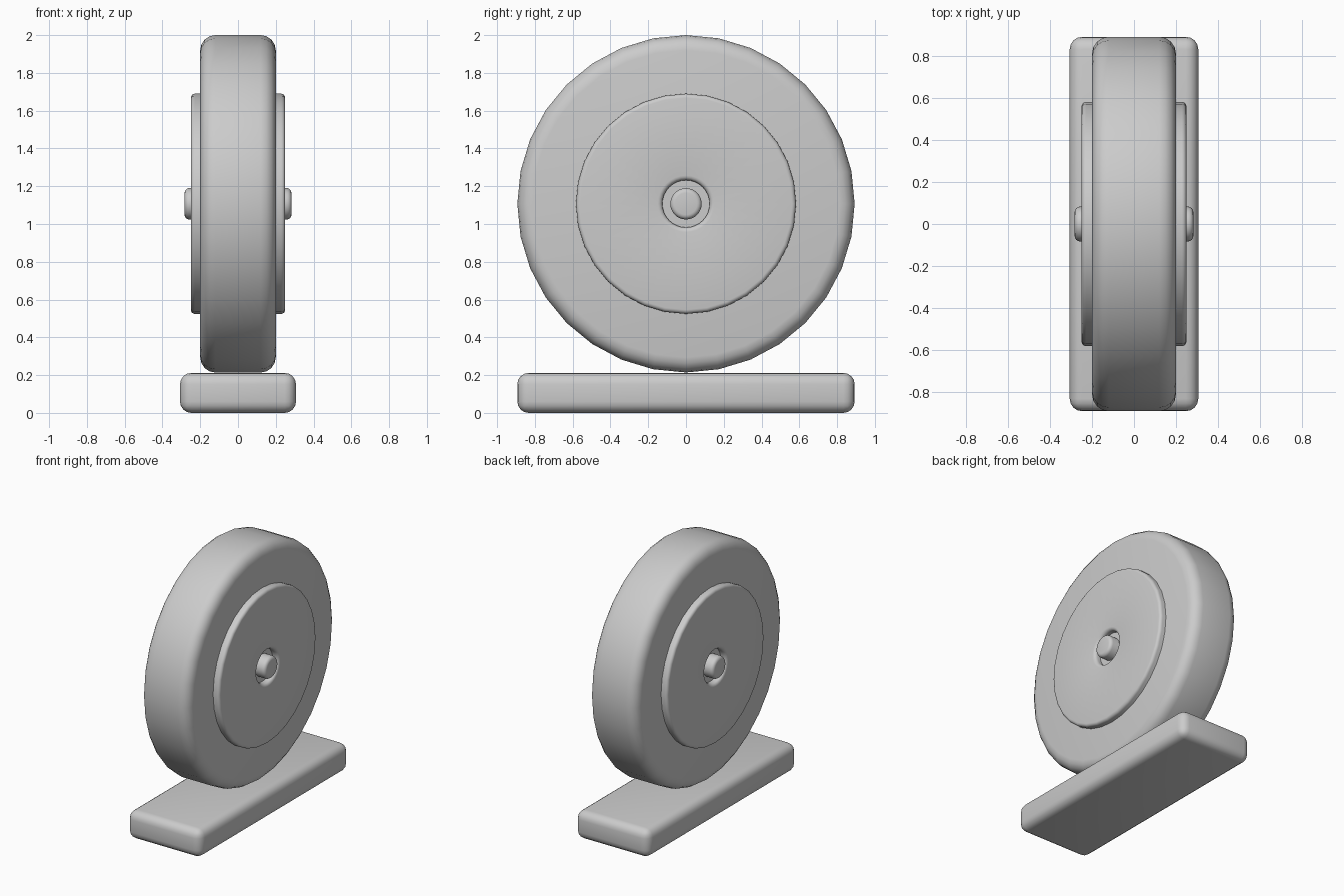
import bpy, bmesh
from math import sin, cos, pi, radians

if "Cube" in bpy.data.objects:
    bpy.data.objects.remove(bpy.data.objects["Cube"])

AXLE_Z = 1.107


def corner(cx, r, size, a0, steps=4):
    """Quarter-round points (x, radius) starting at angle a0, turning 90 degrees."""
    return [(cx + size * cos(a0 - pi / 2 * i / steps),
             r + size * sin(a0 - pi / 2 * i / steps)) for i in range(steps + 1)]


def finish(obj):
    bpy.ops.object.select_all(action='DESELECT')
    obj.select_set(True)
    bpy.context.view_layer.objects.active = obj
    bpy.ops.object.shade_smooth_by_angle(angle=radians(40))


def lathe(name, half, segs=32):
    """Spin a profile (right side, centre to rim) about the x axis, mirrored in x."""
    profile = half + [(-x, r) for x, r in reversed(half)]
    bm = bmesh.new()
    rings = []
    for x, r in profile:
        if r < 1e-6:
            rings.append([bm.verts.new((x, 0, 0))] * segs)
        else:
            rings.append([bm.verts.new((x, r * sin(2 * pi * i / segs), r * cos(2 * pi * i / segs)))
                          for i in range(segs)])
    for a, b in zip(rings, rings[1:]):
        for i in range(segs):
            j = (i + 1) % segs
            bm.faces.new(list(dict.fromkeys((a[i], a[j], b[j], b[i]))))
    bmesh.ops.recalc_face_normals(bm, faces=bm.faces)
    me = bpy.data.meshes.new(name)
    bm.to_mesh(me)
    bm.free()
    obj = bpy.data.objects.new(name, me)
    obj.location.z = AXLE_Z
    bpy.context.collection.objects.link(obj)
    finish(obj)
    return obj


def rim(half_width, radius, size):
    """Rounded outer edge, going from the side face out to the tread."""
    return list(reversed(corner(half_width - size, radius - size, size, pi / 2)))


# Tyre
lathe("tyre", [(0.2, 0)] + rim(0.2, 0.893, 0.08))

# Hub disc with a recessed, softened centre hole on each side
lip = [(0.225 + 0.025 * sin(pi / 2 * i / 4), 0.15 - 0.025 * cos(pi / 2 * i / 4)) for i in range(5)]
lathe("hub", [(0.202, 0), (0.202, 0.125)] + lip + rim(0.25, 0.583, 0.022))

# Axle
lathe("axle", [(0.283, 0)] + rim(0.283, 0.083, 0.025))

# Base block
bpy.ops.mesh.primitive_cube_add(size=1, location=(0, 0, 0.106))
base = bpy.context.object
base.name = "base"
base.dimensions = (0.614, 1.786, 0.212)
bpy.ops.object.transform_apply(location=False, rotation=False, scale=True)
bevel = base.modifiers.new("rounding", 'BEVEL')
bevel.width = 0.06
bevel.segments = 4
bpy.ops.object.modifier_apply(modifier=bevel.name)
finish(base)
